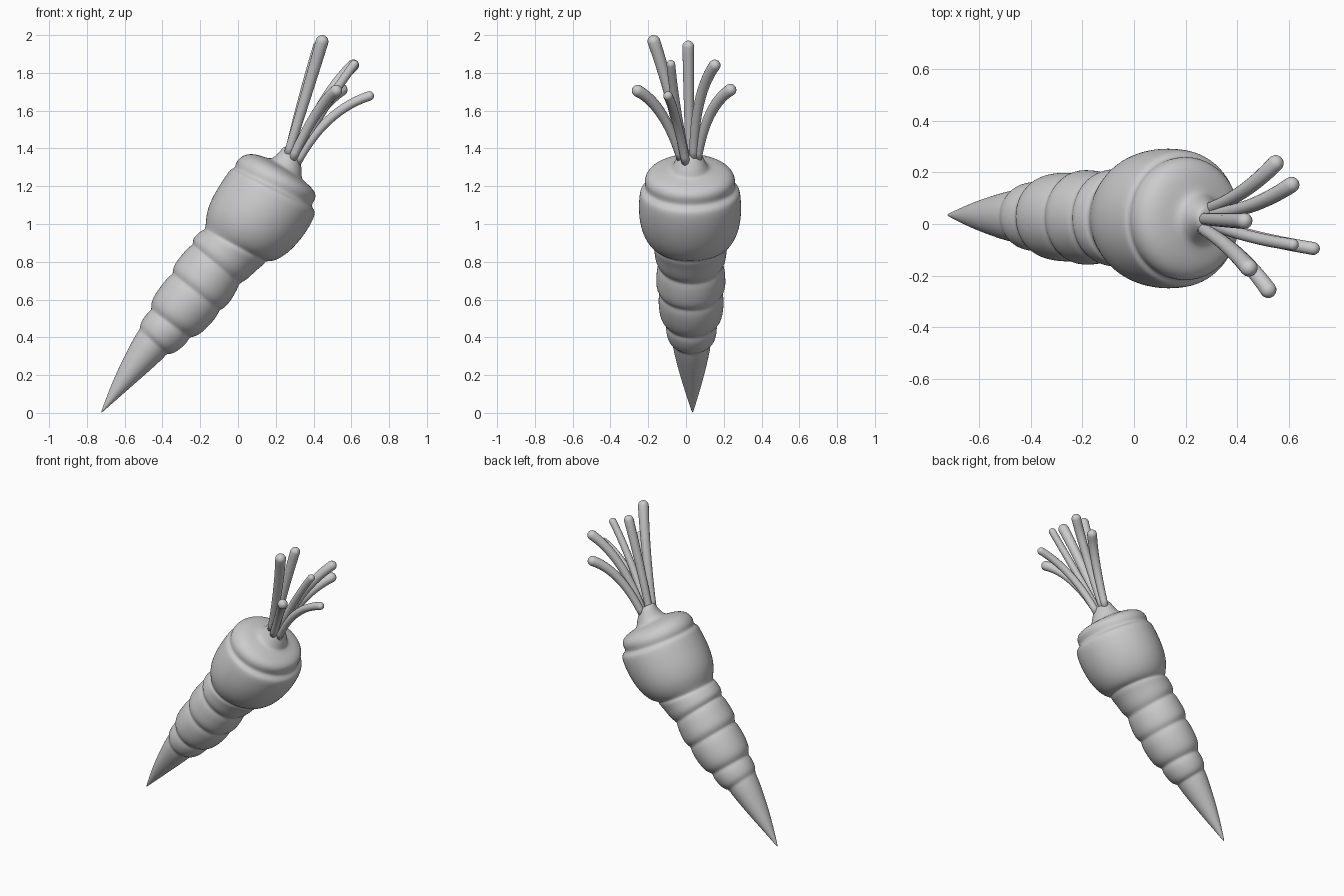
import bpy, bmesh, math
from mathutils import Vector

Y_AXIS = Vector((0, 1, 0))


def loft(name, rings, sides, subdiv=0):
    """Skin rings given as (centre, u radius vector, v radius vector)."""
    bm = bmesh.new()
    loops = []
    for c, u, v in rings:
        loops.append([bm.verts.new(c + u * math.cos(a) + v * math.sin(a))
                      for a in (2 * math.pi * i / sides for i in range(sides))])
    for a, b in zip(loops, loops[1:]):
        for i in range(sides):
            j = (i + 1) % sides
            bm.faces.new((a[i], a[j], b[j], b[i]))
    bm.faces.new(loops[0][::-1])
    bm.faces.new(loops[-1])
    bmesh.ops.recalc_face_normals(bm, faces=bm.faces[:])
    me = bpy.data.meshes.new(name)
    bm.to_mesh(me)
    bm.free()
    me.shade_smooth()
    ob = bpy.data.objects.new(name, me)
    bpy.context.collection.objects.link(ob)
    if subdiv:
        m = ob.modifiers.new("smooth", 'SUBSURF')
        m.levels = m.render_levels = subdiv
    return ob


# Root: each ring by its left and right silhouette point (xl, zl, xr, zr)
outline = [
    (-.726, .002, -.722, .0), (-.705, .06, -.68, .038),
    (-.655, .19, -.58, .125), (-.592, .32, -.48, .212), (-.537, .425, -.39, .293),
    (-.518, .443, -.376, .316),
    (-.519, .478, -.343, .307), (-.475, .537, -.263, .373),
    (-.456, .546, -.26, .402),
    (-.464, .592, -.218, .402), (-.412, .67, -.158, .453), (-.362, .73, -.106, .516),
    (-.343, .735, -.1, .545),
    (-.347, .777, -.068, .553), (-.302, .832, -.028, .608), (-.259, .884, .002, .663),
    (-.238, .887, .006, .686),
    (-.242, .922, .042, .698), (-.212, .952, .1, .757), (-.192, .967, .142, .788),
    (-.174, .97, .147, .806),
    (-.172, 1.01, .192, .798), (-.165, 1.08, .278, .852), (-.122, 1.172, .358, .947),
    (-.052, 1.277, .408, 1.037), (-.037, 1.293, .41, 1.07),
    (-.016, 1.298, .385, 1.097),
    (-.012, 1.333, .413, 1.13), (.03, 1.37, .413, 1.167),
    (.09, 1.373, .377, 1.205), (.15, 1.35, .338, 1.237),
    (.18, 1.345, .338, 1.255), (.215, 1.375, .338, 1.29),
    (.24, 1.41, .327, 1.35), (.26, 1.412, .315, 1.372),
]
rings = []
for xl, zl, xr, zr in outline:
    t = min(1, zl / 1.2)
    c = Vector(((xl + xr) / 2, .035 - .014 * t, (zl + zr) / 2))
    u = Vector(((xr - xl) / 2, 0, (zr - zl) / 2))
    rings.append((c, u, Y_AXIS * u.length * 1.04))
loft("carrot_root", rings, 28, 2)

# Leaf stalks: base, middle, tip, tip radius
stalks = [
    ((.262, -.015, 1.36), (.36, -.085, 1.68), (.445, -.17, 1.966), .034),
    ((.265, .02, 1.36), (.345, .015, 1.66), (.428, .012, 1.94), .031),
    ((.30, .0, 1.34), (.455, -.05, 1.61), (.615, -.08, 1.845), .023),
    ((.31, .0, 1.32), (.48, -.052, 1.55), (.695, -.095, 1.678), .025),
    ((.285, -.025, 1.34), (.41, -.125, 1.575), (.52, -.255, 1.705), .032),
    ((.295, .04, 1.34), (.45, .07, 1.64), (.61, .152, 1.84), .031),
    ((.29, .06, 1.34), (.42, .125, 1.575), (.548, .235, 1.71), .032),
]
for n, (a, m, b, r) in enumerate(stalks):
    a, m, b = Vector(a), Vector(m), Vector(b)
    h = 2 * m - (a + b) / 2
    path = []
    for i in range(15):
        t = i / 14
        p = a * (1 - t) ** 2 + h * 2 * t * (1 - t) + b * t * t
        d = ((h - a) * (1 - t) + (b - h) * t).normalized()
        path.append((p, d, .023 + (r - .023) * t))
    # Rounded tip
    for k in range(1, 6):
        ang = k * math.pi / 2 / 5.15
        path.append((b + d * r * math.sin(ang), d, r * math.cos(ang)))
    tube = []
    for p, d, rad in path:
        u = Y_AXIS.cross(d).normalized()
        tube.append((p, u * rad, d.cross(u) * rad))
    loft(f"leaf_stalk_{n + 1}", tube, 16)
